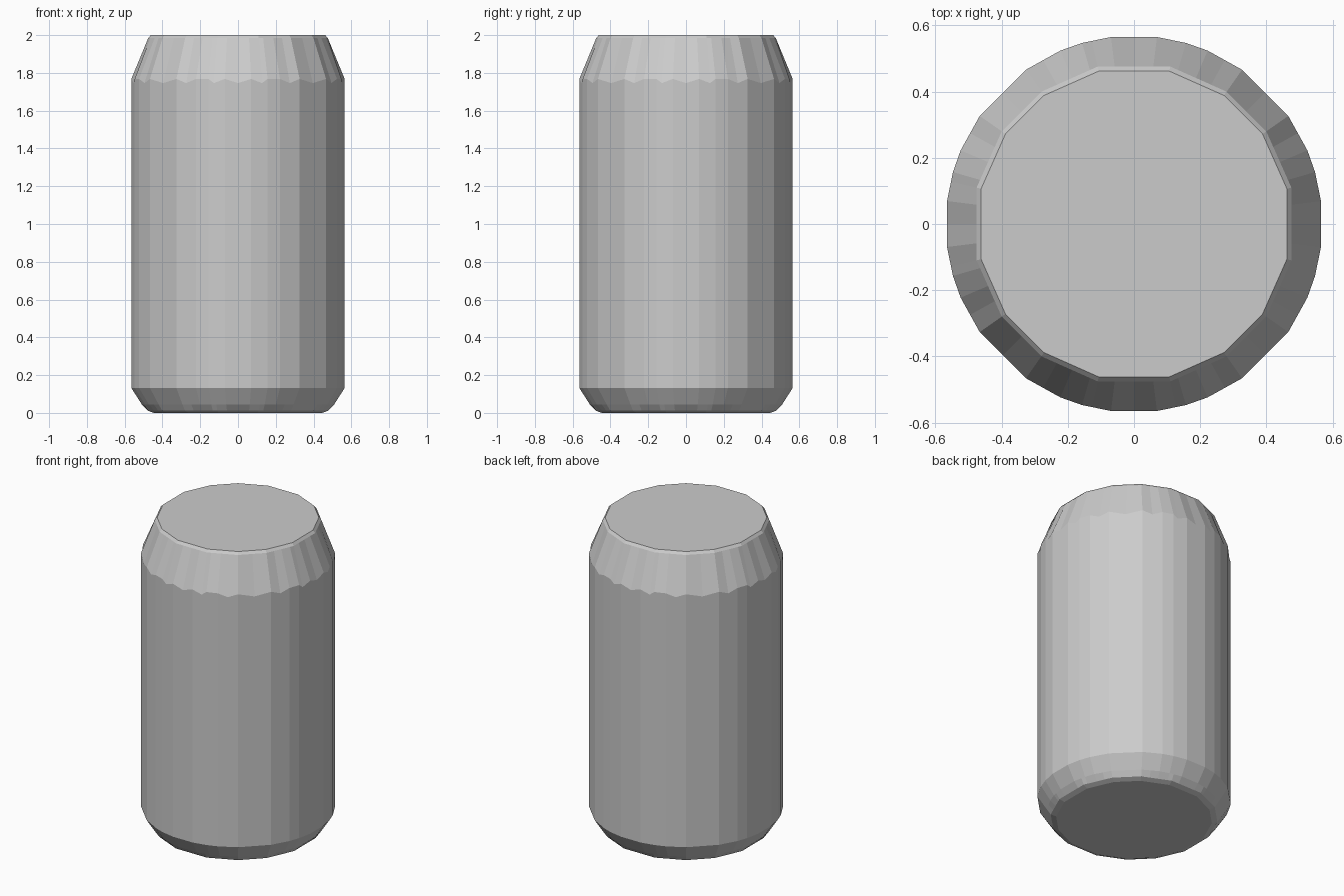
import bpy, bmesh
from math import cos, sin, radians

if "Cube" in bpy.data.objects:
    bpy.data.objects.remove(bpy.data.objects["Cube"])

# Corner angles per quadrant (degrees): body wall and the coarser end rims
BODY = [7, 16, 23, 35, 55, 67, 74, 83]
RIM = [13, 35, 55, 77]
ALL = sorted(set(BODY + RIM + [0, 29, 45, 61]))


def poly_radius(t, corners, radius):
    """Distance to the side of a four-fold polygon at angle t."""
    full = [corners[-1] - 90] + corners + [corners[0] + 90]
    for a, b in zip(full, full[1:]):
        if a <= t <= b:
            return radius * cos(radians((b - a) / 2)) / cos(radians(t - (a + b) / 2))


def ring(bm, corners, radius, z, dip=0.0):
    """Closed ring; points between the corners drop by dip."""
    verts = []
    for quarter in range(4):
        for t in ALL:
            r = poly_radius(t, corners, radius)
            ang = radians(t + 90 * quarter)
            h = z if t in corners else z - dip
            verts.append(bm.verts.new((r * cos(ang), r * sin(ang), h)))
    return verts


# Can: rounded base, straight faceted wall, scalloped shoulder, chamfered lid
bm = bmesh.new()
rings = [
    ring(bm, RIM, 0.458, 0.0),
    ring(bm, RIM, 0.490, 0.012),
    ring(bm, BODY, 0.513, 0.045),
    ring(bm, BODY, 0.569, 0.132),
    ring(bm, BODY, 0.569, 1.768, dip=0.022),
    ring(bm, RIM, 0.488, 1.984),
    ring(bm, RIM, 0.474, 2.0),
]
n = len(rings[0])
for low, high in zip(rings, rings[1:]):
    for i in range(n):
        j = (i + 1) % n
        bm.faces.new((low[i], low[j], high[j], high[i]))
bm.faces.new(rings[0][::-1])
bm.faces.new(rings[-1])
bmesh.ops.recalc_face_normals(bm, faces=bm.faces)

mesh = bpy.data.meshes.new("can")
bm.to_mesh(mesh)
bm.free()
can = bpy.data.objects.new("can", mesh)
bpy.context.collection.objects.link(can)
